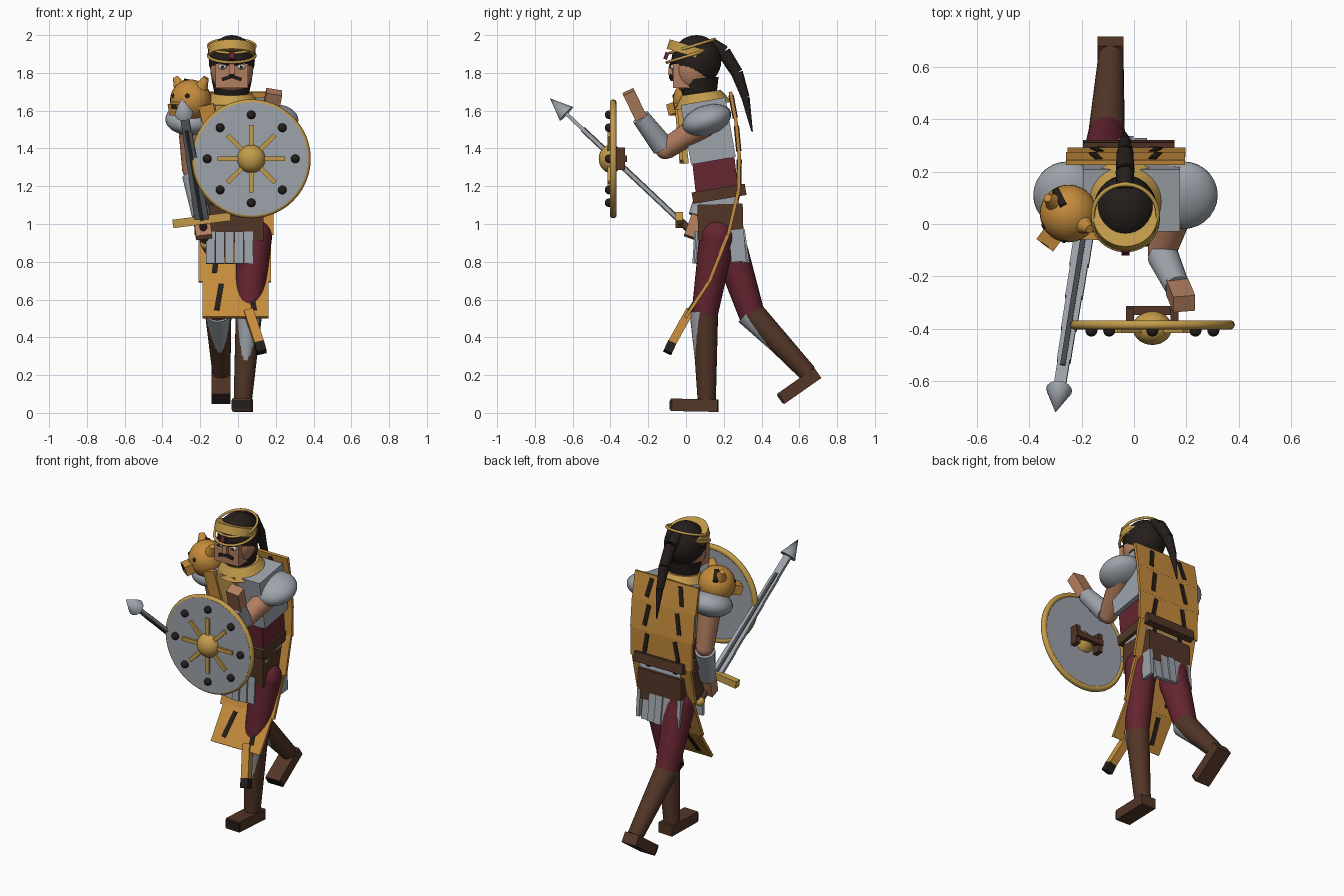
import bpy, math
from mathutils import Vector as V, Matrix

if "Cube" in bpy.data.objects:
    bpy.data.objects.remove(bpy.data.objects["Cube"])

COL = dict(steel=(.34, .37, .41), gold=(.55, .33, .07), pelt=(.56, .26, .045), brown=(.085, .036, .02),
           red=(.13, .018, .03), skin=(.45, .21, .115), dark=(.018, .013, .011), white=(.8, .8, .8),
           groove=(.06, .065, .07))
MAT = {}
for k, c in COL.items():
    MAT[k] = bpy.data.materials.new(k)
    MAT[k].diffuse_color = (*c, 1)

def finish(name, mat, mtx, smooth=True):
    o = bpy.context.object
    o.name = name
    o.data.materials.append(MAT[mat])
    o.matrix_world = mtx
    if smooth:
        bpy.ops.object.shade_smooth_by_angle(angle=math.radians(40))
    return o

def frame(p, q, side=(1, 0, 0)):
    # local z runs from p to q, local x stays near "side"
    p, q = V(p), V(q)
    z = (q - p).normalized()
    y = z.cross(V(side)).normalized()
    x = y.cross(z)
    m = Matrix((x, y, z)).transposed().to_4x4()
    m.translation = (p + q) / 2
    return m, (q - p).length

def bar(name, p, q, w, d, mat, side=(1, 0, 0)):
    m, l = frame(p, q, side)
    bpy.ops.mesh.primitive_cube_add(size=1)
    return finish(name, mat, m @ Matrix.Diagonal((w, d, l, 1)), False)

def cone(name, p, q, r1, r2, mat, n=24, sy=1):
    m, l = frame(p, q)
    bpy.ops.mesh.primitive_cone_add(vertices=n, radius1=r1, radius2=r2, depth=l)
    return finish(name, mat, m @ Matrix.Diagonal((1, sy, 1, 1)))

def ball(name, c, r, mat, rx=0):
    bpy.ops.mesh.primitive_uv_sphere_add(segments=28, ring_count=16, radius=1)
    r = (r,) * 3 if isinstance(r, (int, float)) else r
    return finish(name, mat, Matrix.Translation(c) @ Matrix.Rotation(rx, 4, 'X') @ Matrix.Diagonal((*r, 1)))

def torus(name, c, R, r, mat, rx, sz=1):
    bpy.ops.mesh.primitive_torus_add(major_segments=48, minor_segments=10, major_radius=R, minor_radius=r)
    return finish(name, mat, Matrix.Translation(c) @ Matrix.Rotation(rx, 4, 'X') @ Matrix.Diagonal((1, 1, sz, 1)))

# head, hair, beard
HX = -.033
ball('face', (HX, .035, 1.82), (.114, .11, .135), 'skin')
ball('hair', (HX, .055, 1.865), (.122, .132, .135), 'dark')
cone('beard', (HX, .075, 1.66), (HX, .065, 1.77), .085, .108, 'dark')
bar('jaw', (HX, -.02, 1.72), (HX, -.02, 1.85), .17, .1, 'skin')
bar('nose', (HX, -.075, 1.79), (HX, -.07, 1.845), .03, .04, 'skin')
for s in (-1, 1):
    ball('eye', (HX + s * .05, -.068, 1.832), (.022, .015, .014), 'white')
    ball('pupil', (HX + s * .05, -.08, 1.832), .008, 'dark')
    bar('eyebrow', (HX + s * .022, -.075, 1.847), (HX + s * .08, -.065, 1.862), .02, .016, 'dark', (0, 1, 0))
    bar('moustache', (HX, -.08, 1.782), (HX + s * .05, -.07, 1.765), .02, .018, 'dark', (0, 1, 0))
band_a, band_b = V((HX, .018, 1.892)), V((HX, .033, 1.942))
cone('headband', band_a, band_b, .126, .124, 'gold', 32)
for p in (band_a, band_b):
    torus('headband_edge', p, .124, .008, 'gold', math.radians(17))
bar('headband_gem', (HX, -.11, 1.872), (HX, -.098, 1.908), .03, .02, 'red')
tail = [(.13, 1.96), (.2, 1.91), (.27, 1.8), (.315, 1.67), (.35, 1.49)]
rad = [.03, .036, .032, .022, .004]
for i in range(4):
    cone('ponytail', (HX, *tail[i]), (HX - .002, *tail[i + 1]), rad[i], rad[i + 1], 'dark', 12)

# torso and collar
TX = -.01
bar('chest', (TX, .145, 1.335), (TX, .09, 1.65), .37, .24, 'steel')
bar('abdomen', (TX, .165, 1.16), (TX, .145, 1.34), .31, .225, 'red')
bar('waist', (TX, .185, 1.08), (TX, .165, 1.18), .29, .2, 'steel')
bar('belt', (TX - .01, .18, 1.13), (TX - .01, .17, 1.19), .35, .285, 'brown')
bar('hips', (-.02, .185, .915), (-.02, .18, 1.105), .31, .24, 'brown')
cone('neck', (HX, .08, 1.62), (HX, .06, 1.74), .075, .07, 'skin')
cone('collar', (HX, .09, 1.625), (HX, .08, 1.695), .155, .105, 'gold', 32)
bar('bib', (HX - .02, .0, 1.32), (HX - .02, -.035, 1.63), .13, .03, 'gold')
bar('pelt_paw', (-.17, -.045, 1.63), (-.1, -.02, 1.33), .08, .03, 'pelt')

# hanging skirt plates, front and back
for i in range(5):
    x = -.145 + i * .05
    c = abs(i - 2) * .008
    bar('front_plate', (x, .045 + c, .79), (x, .055 + c, .96), .048, .022, 'steel')
    bar('back_plate', (x + .02, .325 - c, .795), (x + .02, .3 - c, .97), .048, .022, 'steel')
for x in (-.165, .125):
    bar('side_plate', (x, .28, .8), (x, .265, .97), .022, .08, 'steel')

# pelt cape with stripes, made of overlapping panels
path = [(.235, 1.7), (.265, 1.54), (.282, 1.36), (.278, 1.18), (.225, .95), (.125, .7), (.0, .51)]
wid = [.455, .45, .44, .42, .385, .35]
for i in range(6):
    cx = -.033 + i * .004
    a, b = V((cx, *path[i])), V((cx, *path[i + 1]))
    bar('cape_panel', a, b + (b - a) * .03, wid[i], .018, 'pelt')
    for s in (-1, 1):
        x = V((s * wid[i] * .25, 0, 0))
        k = V((.012 * s, 0, 0))
        bar('cape_stripe', a.lerp(b, .12) + x - k, a.lerp(b, .85) + x + k, .028, .028, 'dark')
bar('pelt_tail', (.055, .02, .54), (.115, -.08, .36), .05, .045, 'pelt')
bar('pelt_tail_tip', (.112, -.075, .37), (.125, -.098, .32), .052, .047, 'dark')

# beast head on the right shoulder
B = V((-.25, .04, 1.655))
ball('beast_head', B, .11, 'pelt')
fwd = V((-.6, -.8, -.15)).normalized()
sid = V((.8, -.6, 0))
bar('beast_muzzle', B + fwd * .07 - V((0, 0, .02)), B + fwd * .145 - V((0, 0, .03)), .08, .06, 'pelt', sid)
bar('beast_nose', B + fwd * .14 - V((0, 0, .012)), B + fwd * .152 - V((0, 0, .012)), .035, .025, 'dark', sid)
for s in (-1, 1):
    e = B + sid * s * .07 + V((0, 0, .07))
    cone('beast_ear', e, e + sid * s * .03 + V((0, 0, .05)), .036, .016, 'pelt', 12)
    ball('beast_eye', B + fwd * .09 + sid * s * .045 + V((0, 0, .035)), .014, 'dark')
bar('beast_stripe', B + V((-.02, .03, .105)), B + V((-.05, .09, .06)), .025, .02, 'dark')

# shoulders and arms
ball('left_pauldron', (.19, .11, 1.55), (.13, .133, .078), 'steel', math.radians(18))
ball('right_pauldron', (-.255, .11, 1.555), (.13, .133, .078), 'steel', math.radians(18))
def arm(side, sh, el, wr, hand):
    cone(side + '_upper_arm', sh, el, .068, .055, 'skin')
    ball(side + '_elbow', el, .052, 'skin')
    cone(side + '_bracer', V(el).lerp(V(wr), .1), wr, .06, .048, 'steel')
    bar(side + '_hand', wr, hand, .085, .065, 'skin')
arm('left', (.18, .1, 1.53), (.105, -.11, 1.395), (.165, -.24, 1.565), (.192, -.305, 1.7))
arm('right', (-.25, .11, 1.53), (-.24, .15, 1.28), (-.195, .06, 1.04), (-.18, .02, .93))

# sword: handle, guard, stepped blade, arrow tip
tip, grd = V((-.3, -.72, 1.665)), V((-.19, -.035, 1.02))
u = (grd - tip).normalized()
cone('sword_handle', grd, grd + u * .17, .02, .02, 'brown', 12)
ball('sword_pommel', grd + u * .185, .03, 'gold')
bar('sword_guard', (-.345, -.035, 1.0), (-.04, -.035, 1.04), .04, .045, 'gold', (0, 1, 0))
L = (grd - tip).length
for i in range(5):
    t0, t1 = .1 + i * (L - .1) / 5, .1 + (i + 1.06) * (L - .1) / 5
    bar('blade_segment', tip + u * t0, tip + u * t1, .046 + .007 * i, .02, 'steel')
bar('blade_fuller', tip + u * .24, grd, .02, .03, 'groove')
cone('sword_tip', tip + u * .12, tip, .05, .0, 'steel', 16)

# round shield
S = V((.07, -.385, 1.345))
cone('shield_disc', S + V((0, .012, 0)), S - V((0, .018, 0)), .3, .3, 'steel', 48)
torus('shield_rim', S, .297, .018, 'gold', math.pi / 2)
ball('shield_boss', S - V((0, .012, 0)), (.075, .065, .075), 'gold')
for i in range(8):
    a = i * math.pi / 4
    d = V((math.cos(a), 0, math.sin(a)))
    o = S - V((0, .022, 0))
    bar('shield_spoke', o + d * .05, o + d * .178, .024, .018, 'gold', (-d.z, 0, d.x))
    ball('shield_rivet', o + d * .233, .023, 'dark')
bar('shield_grip', S + V((-.1, .055, 0)), S + V((.1, .055, 0)), .035, .035, 'brown', (0, 1, 0))
for s in (-.085, .085):
    bar('grip_post', S + V((s, .035, -.06)), S + V((s, .035, .06)), .03, .055, 'brown')

# legs: thigh, shin, greave and boot
def leg(n, hip, knee, ankle, toe, heel):
    hip, knee, ankle, toe, heel = map(V, (hip, knee, ankle, toe, heel))
    cone(n + '_thigh', hip, knee, .095, .07, 'red')
    ball(n + '_hip', hip, .095, 'red')
    ball(n + '_knee', knee, .07, 'red')
    cone(n + '_shin', knee, ankle, .07, .048, 'brown')
    d = (ankle - knee).normalized()
    f = V((0, d.z, -d.y)) * .016
    cone(n + '_greave', knee + f - d * .01, knee + f + (ankle - knee) * .68, .066, .036, 'steel')
    bar(n + '_boot', heel, toe, .1, .066, 'brown')
    w = (toe - heel).normalized()
    bar(n + '_toe_cap', toe - w * .01, toe + w * .004, .102, .05, 'dark')
leg('left_leg', (.085, .165, .93), (.058, .1, .53), (.025, .11, .06), (.018, -.08, .043), (.03, .17, .038))
leg('right_leg', (-.11, .215, .93), (-.105, .345, .53), (-.088, .645, .21), (-.09, .5, .073), (-.09, .698, .212))

for m in bpy.data.materials:
    if m.users and not m.is_grease_pencil:
        m.use_nodes = True
        m.node_tree.nodes["Principled BSDF"].inputs["Base Color"].default_value = m.diffuse_color
